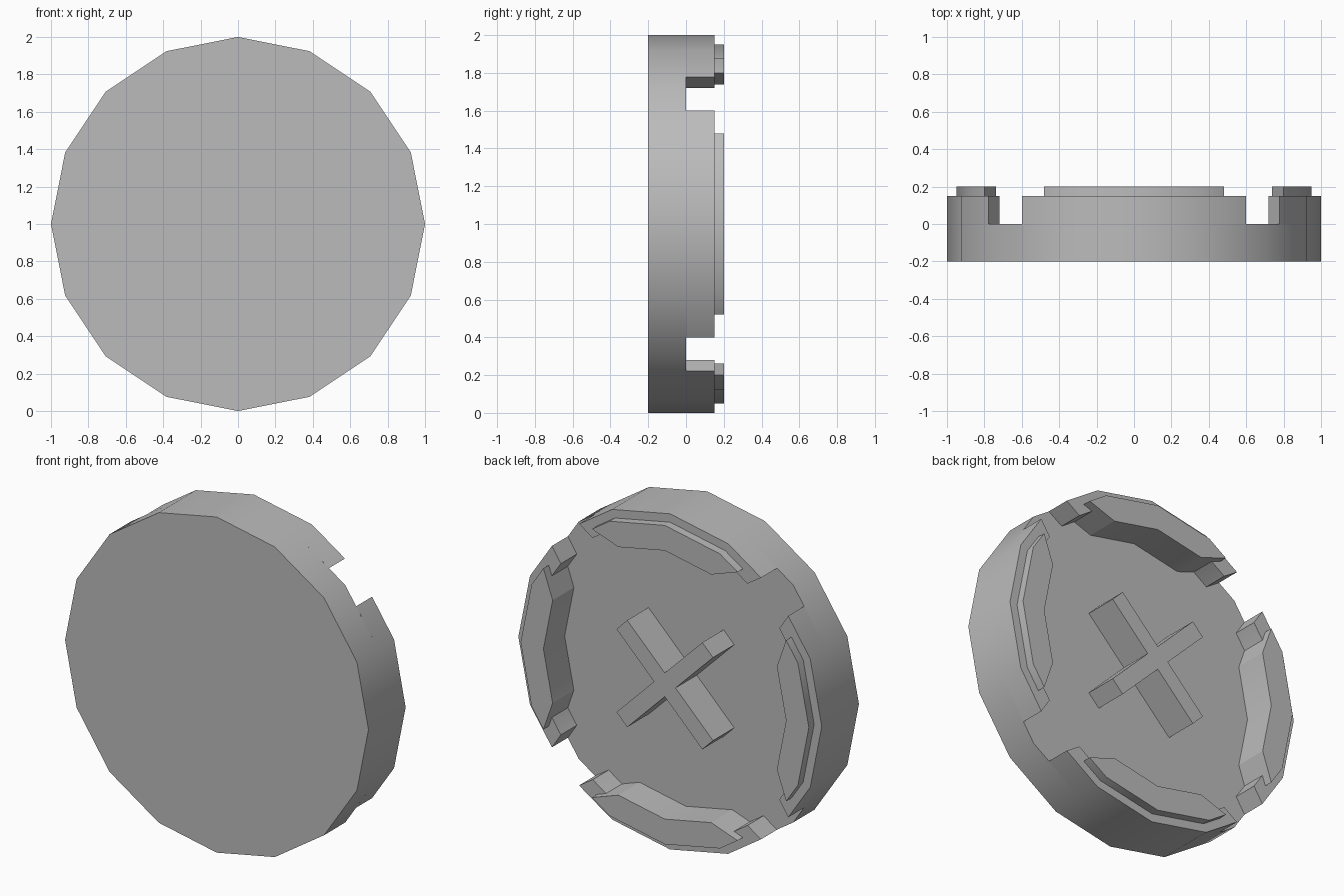
import bpy, bmesh, math
from mathutils import Matrix, Vector

cube = bpy.data.objects.get("Cube")
if cube:
    bpy.data.objects.remove(cube, do_unlink=True)

grey = bpy.data.materials.new("plain_grey")
grey.use_nodes = True
colour = (0.5, 0.5, 0.5, 1)
grey.diffuse_color = colour
grey.node_tree.nodes["Principled BSDF"].inputs["Base Color"].default_value = colour

CENTRE = Vector((0, 0, 1))


def ring_point(radius, step):
    """Corner of a sixteen-sided ring, counted from the top."""
    a = step * math.pi / 8
    return (radius * math.sin(a), radius * math.cos(a))


def prism(name, outline, y0, y1, turn=0):
    """Extrude an x-z outline along y, turned about the disc's axis."""
    bm = bmesh.new()
    base = bm.faces.new([bm.verts.new((x, y0, z)) for x, z in outline])
    ext = bmesh.ops.extrude_face_region(bm, geom=[base])
    moved = [v for v in ext["geom"] if isinstance(v, bmesh.types.BMVert)]
    bmesh.ops.translate(bm, verts=moved, vec=(0, y1 - y0, 0))
    bmesh.ops.recalc_face_normals(bm, faces=bm.faces)
    bm.transform(Matrix.Translation(CENTRE) @ Matrix.Rotation(turn, 4, "Y"))
    mesh = bpy.data.meshes.new(name)
    bm.to_mesh(mesh)
    bm.free()
    mesh.materials.append(grey)
    obj = bpy.data.objects.new(name, mesh)
    bpy.context.collection.objects.link(obj)
    bpy.ops.object.select_all(action="DESELECT")
    obj.select_set(True)
    bpy.context.view_layer.objects.active = obj
    bpy.ops.object.shade_smooth_by_angle(angle=math.radians(30))
    return obj


def arc(radius, end):
    """Left-to-right arc: end corner, three ring corners, mirrored end corner."""
    x, z = end
    return [(-x, z)] + [ring_point(radius, s) for s in (-1, 0, 1)] + [(x, z)]


# Solid front disc
prism("disc", [ring_point(1, s) for s in range(16)], -0.2, 0)

# Four rim walls with pointed ends, each carrying a taller inner lip
rim = arc(1, (0.6, 0.779)) + arc(0.9, (0.51, 0.72))[::-1]
lip = arc(0.95, (0.48, 0.80)) + [ring_point(0.8, s) for s in (1, 0, -1)]
for side, i in (("top", 0), ("left", 1), ("bottom", 2), ("right", 3)):
    turn = i * math.pi / 2
    prism("rim_" + side, rim, 0, 0.15, turn)
    prism("lip_" + side, lip, 0, 0.2, turn)

# Diagonal cross standing on the back of the disc
w, l = 0.05, 0.4
quarter = [(-w, l), (w, l), (w, w)]
cross = []
for i in range(4):
    c, s = round(math.cos(i * math.pi / 2)), round(math.sin(i * math.pi / 2))
    cross += [(x * c + z * s, z * c - x * s) for x, z in quarter]
prism("axle_cross", cross, 0, 0.2, math.pi / 4)
